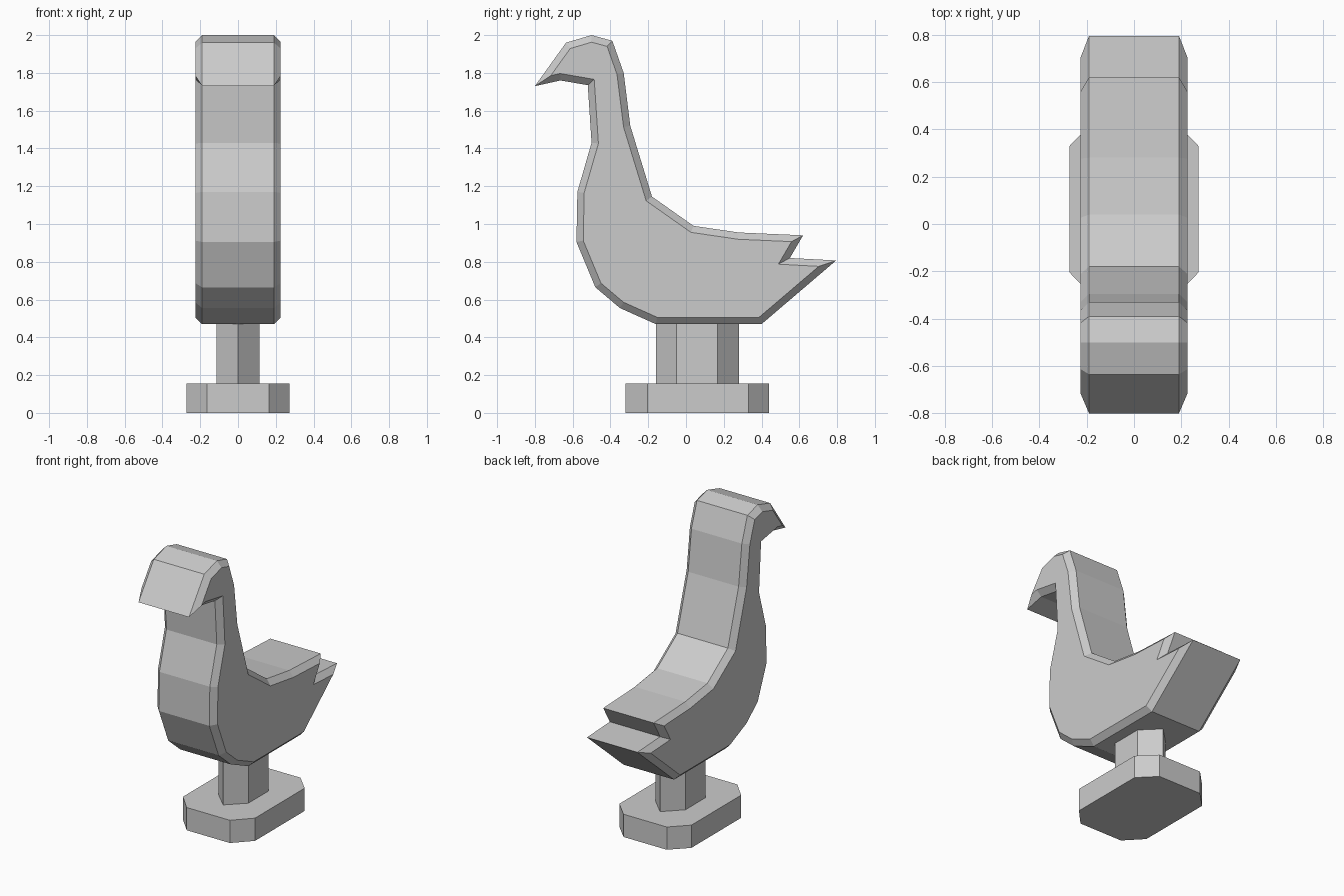
import bpy
import bmesh
from mathutils import Vector

default = bpy.data.objects.get("Cube")
if default:
    bpy.data.objects.remove(default, do_unlink=True)

grey = bpy.data.materials.new("plain grey")
grey.use_nodes = True
COLOUR = (0.6, 0.6, 0.6, 1)
grey.diffuse_color = COLOUR
grey.node_tree.nodes["Principled BSDF"].inputs["Base Color"].default_value = COLOUR


def loft(name, rings):
    """Join equal-length rings of points in order and cap both ends."""
    bm = bmesh.new()
    loops = [[bm.verts.new(p) for p in ring] for ring in rings]
    for a, b in zip(loops, loops[1:]):
        for i in range(len(a)):
            j = (i + 1) % len(a)
            bm.faces.new((a[i], a[j], b[j], b[i]))
    bm.faces.new(loops[0])
    bm.faces.new(loops[-1])
    bmesh.ops.recalc_face_normals(bm, faces=bm.faces)
    mesh = bpy.data.meshes.new(name)
    bm.to_mesh(mesh)
    bm.free()
    mesh.materials.append(grey)
    obj = bpy.data.objects.new(name, mesh)
    bpy.context.collection.objects.link(obj)
    return obj


def inset(points, width):
    """Mitred inward offset of a clockwise outline."""
    result = []
    for i, p in enumerate(points):
        before = (p - points[i - 1]).normalized()
        after = (points[(i + 1) % len(points)] - p).normalized()
        n1 = Vector((before.y, -before.x))
        n2 = Vector((after.y, -after.x))
        result.append(p + (n1 + n2) * width / (1 + n1.dot(n2)))
    return result


def prism(name, outline, low, high):
    return loft(name, [[(x, y, z) for x, y in outline] for z in (low, high)])


# Bird side outline (y, z), clockwise from the beak tip
outline = [Vector(p) for p in (
    (-.8, 1.73), (-.635, 1.96), (-.5, 2), (-.39, 1.97),         # head
    (-.33, 1.8), (-.295, 1.52), (-.18, 1.145),                  # nape
    (.04, .99), (.28, .955), (.62, .94),                        # back
    (.55, .82), (.795, .807), (.4, .47),                        # tail
    (-.16, .47), (-.35, .555), (-.48, .665), (-.58, .905),      # belly
    (-.575, 1.17), (-.5, 1.43), (-.52, 1.735), (-.665, 1.76),   # breast, throat
)]
side = inset(outline, 0.036)
sections = ((-.226, side), (-.19, outline), (.19, outline), (.226, side))
loft("bird_body", [[(x, p.x, p.y) for p in pts] for x, pts in sections])

# Six-sided post under the belly
prism("post", [(0, -.16), (.113, -.05), (.113, .168), (0, .28),
               (-.113, .168), (-.113, -.05)], .155, .475)

# Chamfered foot
prism("base_plate", [(-.163, -.32), (.163, -.32), (.272, -.205), (.272, .33),
                     (.163, .44), (-.163, .44), (-.272, .33), (-.272, -.205)],
      0, .155)
